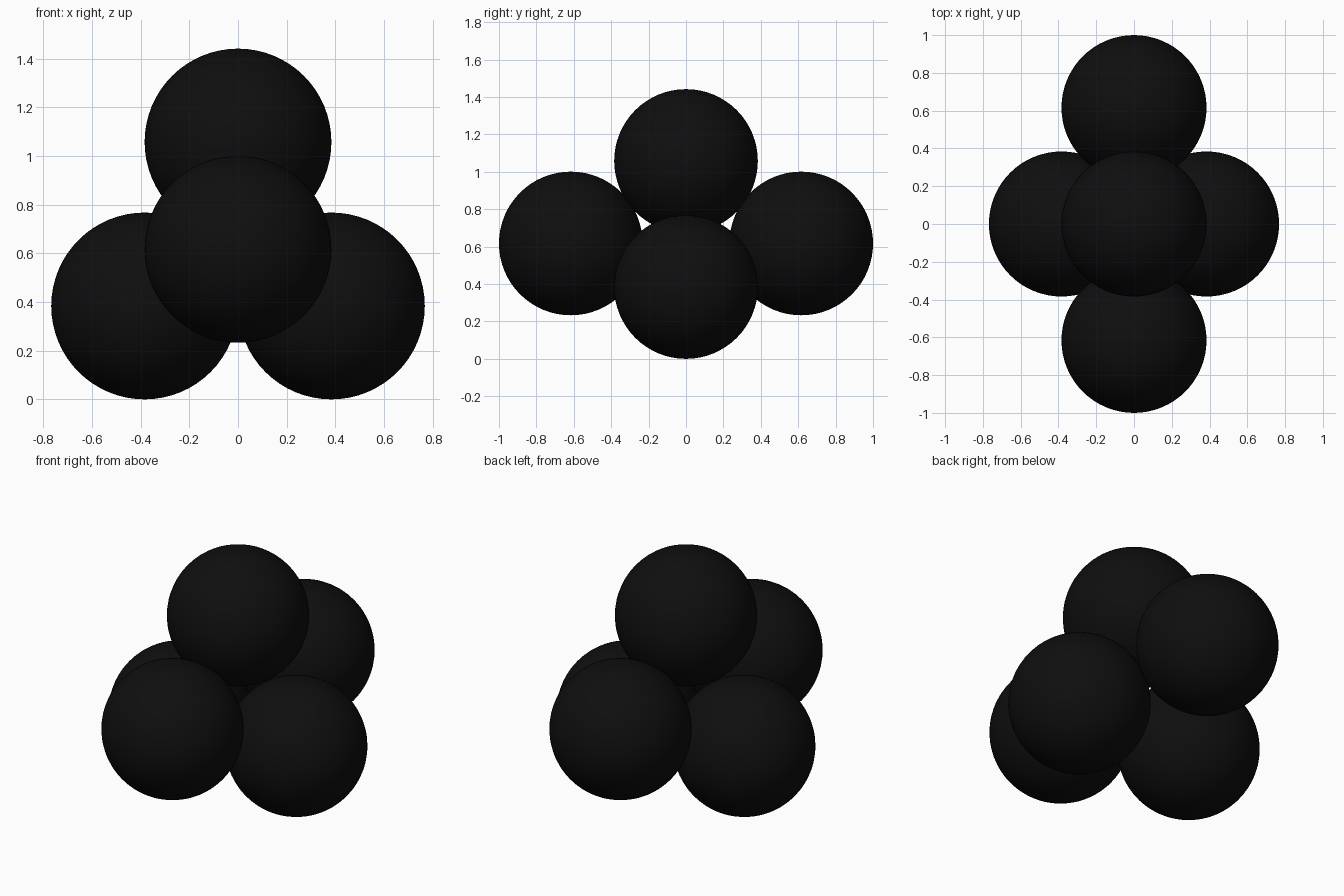
import bpy

if "Cube" in bpy.data.objects:
    bpy.data.objects.remove(bpy.data.objects["Cube"])

R = 0.384  # ball radius

black = bpy.data.materials.new("near_black")
black.diffuse_color = (0.0045, 0.0045, 0.0045, 1)
black.use_nodes = True
black.node_tree.nodes["Principled BSDF"].inputs["Base Color"].default_value = black.diffuse_color


def ball(name, loc):
    bpy.ops.mesh.primitive_uv_sphere_add(segments=64, ring_count=32, radius=R, location=loc)
    ob = bpy.context.object
    ob.name = name
    ob.data.materials.append(black)
    bpy.ops.object.shade_smooth()


# two resting balls, two outer balls front and back, one on top
for side, s in (("left", -1), ("right", 1)):
    ball("lower_ball_" + side, (s * R, 0, R))
for side, s in (("front", -1), ("back", 1)):
    ball("middle_ball_" + side, (0, s * (1 - R), 0.617))
ball("top_ball", (0, 0, 1.058))
